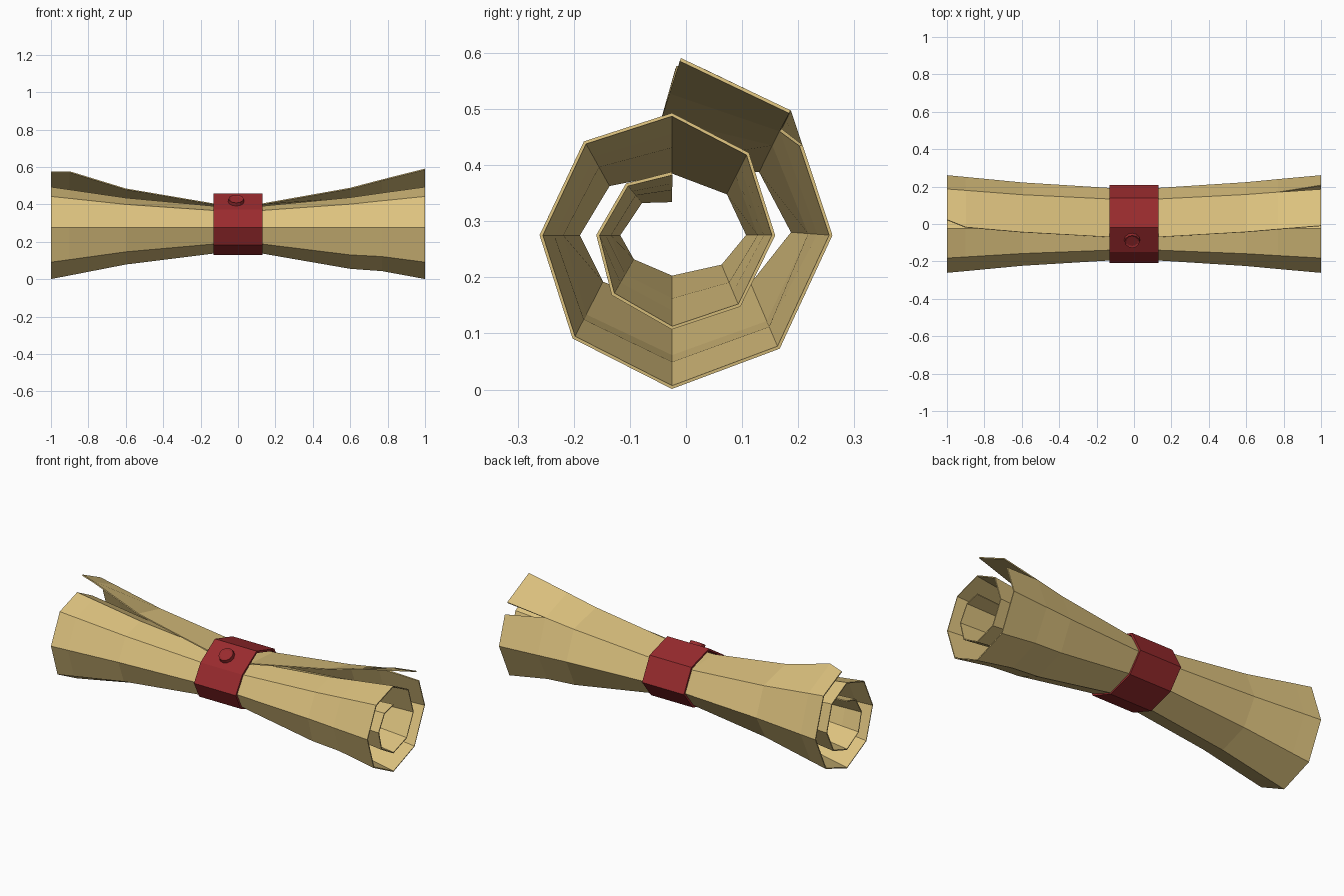
import bpy, bmesh, math
from mathutils import Vector, Matrix

if "Cube" in bpy.data.objects:
    bpy.data.objects.remove(bpy.data.objects["Cube"])


def material(name, color):
    m = bpy.data.materials.new(name)
    m.diffuse_color = (*color, 1)
    m.use_nodes = True
    m.node_tree.nodes["Principled BSDF"].inputs["Base Color"].default_value = m.diffuse_color
    return m


def finish(name, bm, mat, thickness=0, offset=0):
    me = bpy.data.meshes.new(name)
    bm.to_mesh(me)
    bm.free()
    ob = bpy.data.objects.new(name, me)
    bpy.context.collection.objects.link(ob)
    me.materials.append(mat)
    if thickness:
        mod = ob.modifiers.new("thickness", 'SOLIDIFY')
        mod.thickness = thickness
        mod.offset = offset
    return ob


paper = material("parchment", (0.72, 0.54, 0.21))
red = material("red_ribbon", (0.32, 0.024, 0.027))

# Spiral cross-sections (y, z), from the loose outer flap to the inner edge
END = [(-.01, .588), (.185, .495), (.258, .275), (.165, .075), (-.025, .004),
       (-.2, .093), (-.258, .275), (-.18, .44), (-.025, .49), (.11, .42),
       (.156, .275), (.095, .15), (-.025, .11), (-.13, .17), (-.157, .275),
       (-.105, .365), (-.025, .385)]
MID = [(-.07, .402), (.132, .39), (.19, .28), (.117, .187), (-.025, .14),
       (-.15, .19), (-.192, .275), (-.138, .365), (-.025, .388), (.075, .35),
       (.11, .275), (.065, .22), (-.025, .2), (-.095, .23), (-.12, .275),
       (-.08, .335), (-.025, .337)]
# How far each station along x has flared from MID to END
STATIONS = [(-1, 1), (-.9, .86), (-.6, .43), (-.13, 0), (.13, 0),
            (.6, .45), (.77, .69), (1, 1)]

# Rolled parchment
bm = bmesh.new()
rows = []
for x, t in STATIONS:
    row = []
    for i, (m, e) in enumerate(zip(MID, END)):
        k = t
        if x == .6 and i in (3, 4, 5):
            k = .6
        y, z = (a + (b - a) * k for a, b in zip(m, e))
        row.append(bm.verts.new((x, y, z)))
    rows.append(row)
rows[0][0].co = (-1, .022, .573)      # clipped flap corner
rows[1][0].co = (-.9, -.018, .574)
torn = bm.verts.new((1, .205, .435))  # tear beside the flap at the +x end
for r, (a, b) in enumerate(zip(rows, rows[1:])):
    for i in range(len(END) - 1):
        first = torn if (r == len(rows) - 2 and i == 1) else b[i]
        bm.faces.new((a[i], first, b[i + 1], a[i + 1]))
finish("parchment_roll", bm, paper, .006)

# Ribbon band around the middle, raised to a ridge under the seal
BAND = [(-.02, .457), (.14, .41), (.208, .28), (.127, .176), (-.025, .13),
        (-.163, .182), (-.209, .275), (-.15, .372)]
bm = bmesh.new()
left, right = ([bm.verts.new((x, y, z)) for y, z in BAND] for x in (-.132, .132))
n = len(BAND)
for i in range(n):
    j = (i + 1) % n
    bm.faces.new((left[i], left[j], right[j], right[i]))
bmesh.ops.recalc_face_normals(bm, faces=bm.faces)
finish("ribbon_band", bm, red, .012, -1)

# Wax seal on the sloping front of the band, with a sunken centre
bm = bmesh.new()
a, b = Vector((0, *BAND[-1])), Vector((0, *BAND[0]))
d = (b - a).normalized()
normal = Vector((0, -d.z, d.y))
centre = a.lerp(b, .5) + normal * .008 + Vector((-.01, 0, 0))
rot = normal.to_track_quat('Z', 'Y').to_matrix().to_4x4()
bmesh.ops.create_cone(bm, cap_ends=True, segments=12, radius1=.043, radius2=.04,
                      depth=.02, matrix=Matrix.Translation(centre) @ rot)
top = max(bm.faces, key=lambda f: f.calc_center_median().dot(normal))
bmesh.ops.inset_region(bm, faces=[top], thickness=.01, depth=-.005)
finish("wax_seal", bm, red)
